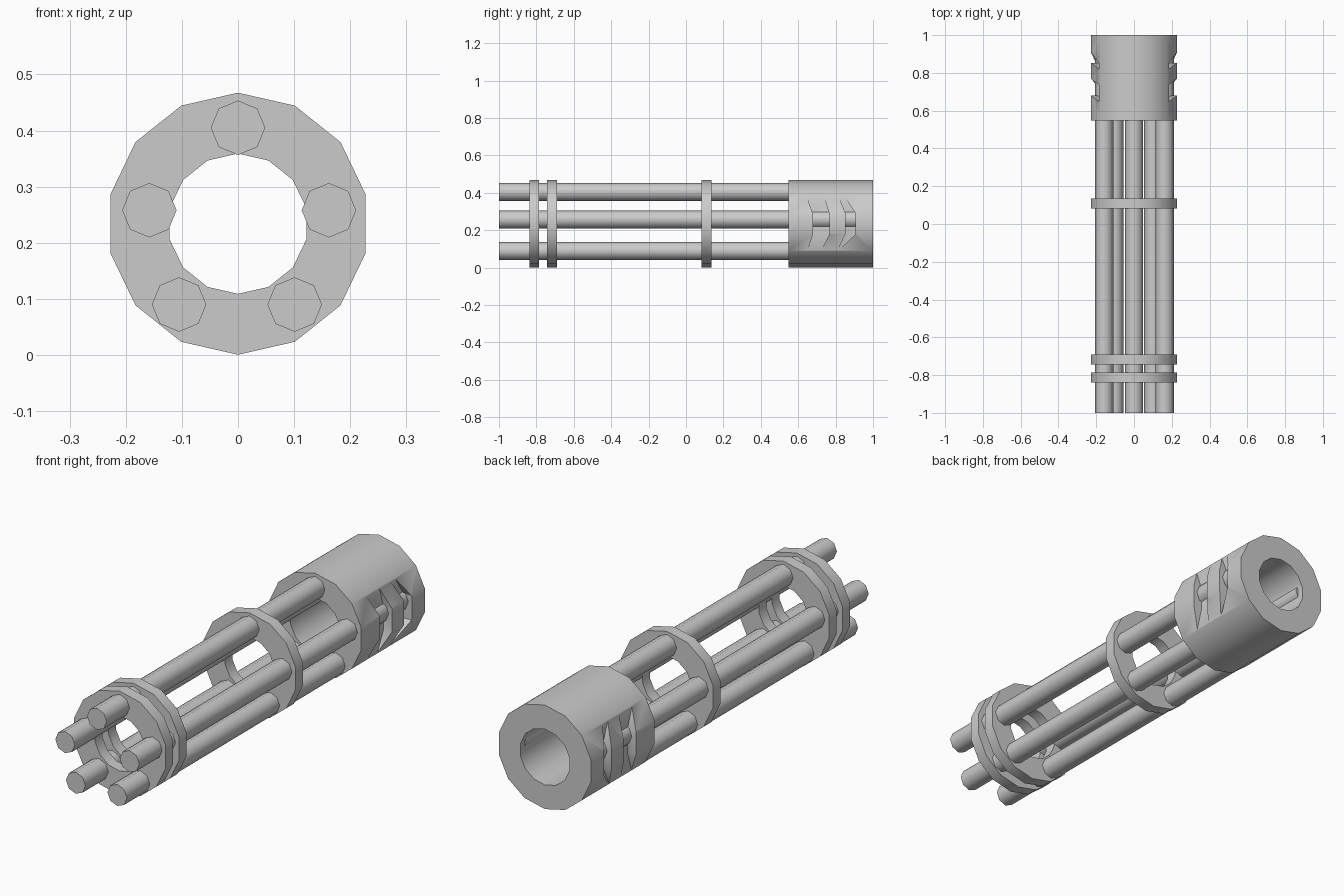
import bpy, bmesh, math

if "Cube" in bpy.data.objects:
    bpy.data.objects.remove(bpy.data.objects["Cube"])

CZ = 0.234        # height of the barrel axis
R_OUT, R_IN = 0.2335, 0.125
SIDES = 14


def finish(name, bm, angle=None):
    bmesh.ops.recalc_face_normals(bm, faces=bm.faces)
    me = bpy.data.meshes.new(name)
    bm.to_mesh(me)
    bm.free()
    ob = bpy.data.objects.new(name, me)
    bpy.context.collection.objects.link(ob)
    if angle:
        smooth(ob, angle)
    return ob


def smooth(ob, angle):
    bpy.ops.object.select_all(action='DESELECT')
    bpy.context.view_layer.objects.active = ob
    ob.select_set(True)
    bpy.ops.object.shade_smooth_by_angle(angle=math.radians(angle))


def loop(bm, r, y, n, cx=0.0, cz=CZ):
    return [bm.verts.new((cx + r * math.sin(2 * math.pi * i / n), y,
                          cz + r * math.cos(2 * math.pi * i / n))) for i in range(n)]


def tube(name, y0, y1, angle=30):
    bm = bmesh.new()
    loops = [loop(bm, r, y, SIDES) for r, y in
             ((R_OUT, y0), (R_OUT, y1), (R_IN, y1), (R_IN, y0))]
    for a, b in zip(loops, loops[1:] + loops[:1]):
        for i in range(SIDES):
            j = (i + 1) % SIDES
            bm.faces.new((a[i], a[j], b[j], b[i]))
    return finish(name, bm, angle)


def prism(bm, a, b):
    bm.faces.new(a)
    bm.faces.new(b[::-1])
    for i in range(len(a)):
        j = (i + 1) % len(a)
        bm.faces.new((a[i], a[j], b[j], b[i]))


# Barrels: five octagonal rods running into the rear housing
for k, (x, z) in enumerate([(0, 0.405), (0.162, 0.258), (0.101, 0.09),
                            (-0.105, 0.09), (-0.158, 0.258)]):
    bm = bmesh.new()
    prism(bm, loop(bm, 0.0485, -1.0, 8, x, z), loop(bm, 0.0485, 0.97, 8, x, z))
    finish(f"barrel_{k + 1}", bm, 50)

# Clamp rings
for name, y0, y1 in (("front_ring", -0.838, -0.785),
                     ("second_ring", -0.743, -0.69),
                     ("middle_ring", 0.082, 0.135)):
    tube(name, y0, y1)

# Rear housing with chevron recesses on both sides
housing = tube("rear_housing", 0.547, 1.0, None)
chevrons = [
    [(0.644, 0.385), (0.735, 0.385), (0.767, 0.287), (0.767, 0.18),
     (0.72, 0.085), (0.648, 0.085), (0.679, 0.18), (0.679, 0.287)],
    [(0.815, 0.385), (0.845, 0.385), (0.907, 0.29), (0.907, 0.18),
     (0.807, 0.085), (0.853, 0.18), (0.853, 0.29)],
]
bm = bmesh.new()
for side in (1, -1):
    for pts in chevrons:
        prism(bm, [bm.verts.new((side * 0.185, y, z)) for y, z in pts],
              [bm.verts.new((side * 0.3, y, z)) for y, z in pts])
cutter = finish("chevron_cutter", bm)
cutter.hide_render = True
mod = housing.modifiers.new("recesses", 'BOOLEAN')
mod.operation = 'DIFFERENCE'
mod.solver = 'EXACT'
mod.object = cutter
bpy.context.view_layer.objects.active = housing
bpy.ops.object.modifier_apply(modifier=mod.name)
bpy.data.objects.remove(cutter)
smooth(housing, 30)
